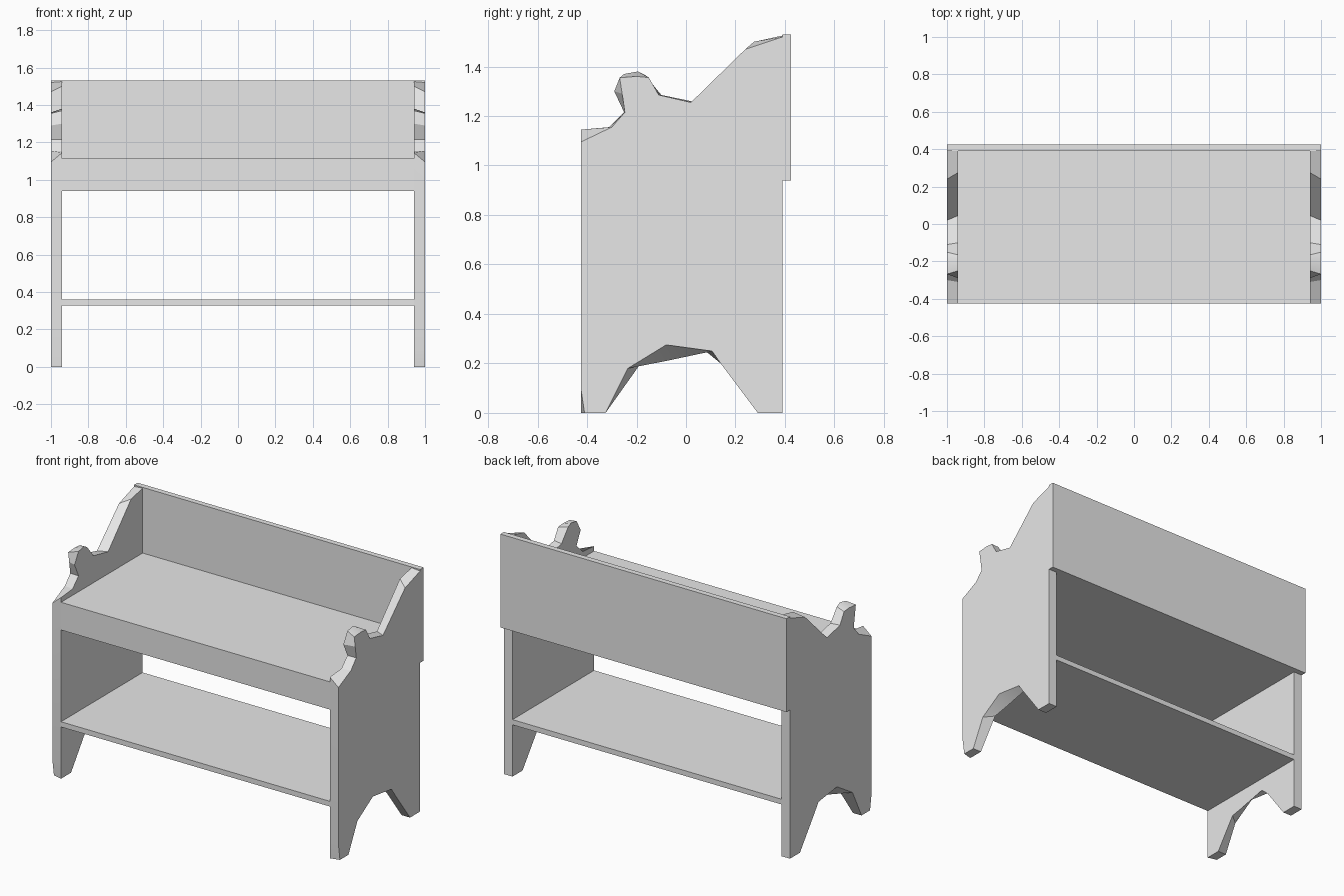
import bpy, bmesh, math

if "Cube" in bpy.data.objects:
    bpy.data.objects.remove(bpy.data.objects["Cube"])

grey = bpy.data.materials.new("plain grey")
grey.use_nodes = True
grey.diffuse_color = (0.8, 0.8, 0.8, 1)
grey.node_tree.nodes["Principled BSDF"].inputs["Base Color"].default_value = (0.8, 0.8, 0.8, 1)

FRONT, BACK, INNER, OUTER = -0.425, 0.39, 0.94, 1.0


def finish(name, bm, smooth=False):
    bmesh.ops.recalc_face_normals(bm, faces=bm.faces)
    mesh = bpy.data.meshes.new(name)
    bm.to_mesh(mesh)
    bm.free()
    mesh.materials.append(grey)
    obj = bpy.data.objects.new(name, mesh)
    bpy.context.collection.objects.link(obj)
    if smooth:
        bpy.ops.object.select_all(action="DESELECT")
        obj.select_set(True)
        bpy.context.view_layer.objects.active = obj
        bpy.ops.object.shade_smooth_by_angle(angle=math.radians(30))
    return obj


def board(name, half_width, y0, y1, z0, z1):
    bm = bmesh.new()
    bmesh.ops.create_cube(bm, size=1)
    for v in bm.verts:
        v.co.x *= 2 * half_width
        v.co.y = y0 if v.co.y < 0 else y1
        v.co.z = z0 if v.co.z < 0 else z1
    return finish(name, bm)


# Hand-carved end panel: outlines (y, z) of the outer and inner faces
outer = [(-0.41, 0), (-0.325, 0), (-0.235, 0.18), (-0.08, 0.275), (0.105, 0.25),
         (0.14, 0.2), (0.29, 0), (BACK, 0), (BACK, 1.52), (0.24, 1.47),
         (0.02, 1.255), (-0.11, 1.285), (-0.15, 1.355), (-0.2, 1.36),
         (-0.268, 1.355), (-0.258, 1.29), (-0.247, 1.215), (-0.3, 1.155),
         (FRONT, 1.095), (FRONT, 0.1)]
inner = [(FRONT, 0), (-0.325, 0), (-0.19, 0.19), (-0.08, 0.21), (0.085, 0.245),
         (0.14, 0.2), (0.29, 0), (BACK, 0), (BACK, 1.525), (0.275, 1.5),
         (0.045, 1.255), (-0.1, 1.285), (-0.165, 1.365), (-0.195, 1.38),
         (-0.25, 1.37), (-0.29, 1.3), (-0.25, 1.215), (-0.31, 1.155),
         (FRONT, 1.145), (FRONT, 0.1)]


def end_panel(name, side):
    bm = bmesh.new()
    a = [bm.verts.new((side * OUTER, y, z)) for y, z in outer]
    b = [bm.verts.new((side * INNER, y, z)) for y, z in inner]
    bm.faces.new(a)
    bm.faces.new(b)
    n = len(a)
    for i in range(n):
        j = (i + 1) % n
        bm.faces.new((a[i], a[j], b[j], b[i]))
    return finish(name, bm, smooth=True)


end_panel("left_end_panel", 1)
end_panel("right_end_panel", -1)

# Boards between the end panels, and the back board across them
board("seat_box", INNER, FRONT, BACK, 0.94, 1.115)
board("lower_shelf", INNER, FRONT, BACK, 0.327, 0.36)
board("back_board", OUTER, BACK, 0.425, 0.94, 1.53)
